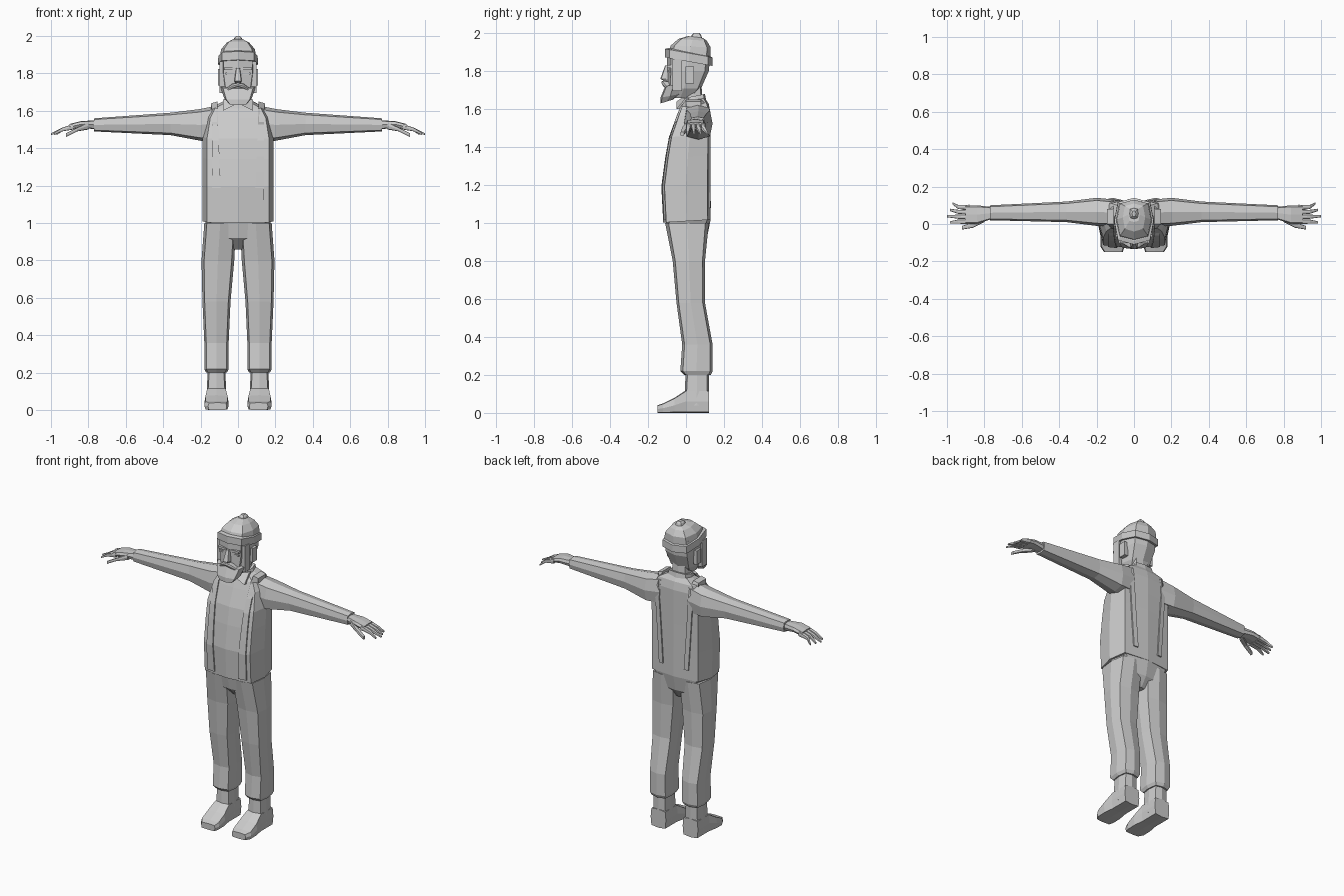
import bpy, bmesh
from math import cos, sin, pi, copysign
from mathutils import Matrix, Vector
from mathutils.bvhtree import BVHTree

default_cube = bpy.data.objects.get("Cube")
if default_cube:
    bpy.data.objects.remove(default_cube)

colour = (.6, .6, .6, 1)
grey = bpy.data.materials.new("plain grey")
grey.use_nodes = True
grey.diffuse_color = colour
grey.node_tree.nodes["Principled BSDF"].inputs["Base Color"].default_value = colour


def finish(name, bm, mirror):
    bmesh.ops.recalc_face_normals(bm, faces=bm.faces)
    mesh = bpy.data.meshes.new(name)
    bm.to_mesh(mesh)
    bm.free()
    mesh.materials.append(grey)
    obj = bpy.data.objects.new(name, mesh)
    bpy.context.collection.objects.link(obj)
    if mirror:
        obj.modifiers.new("Mirror", 'MIRROR').use_mirror_merge = False
    return obj


def skin(bm, rings):
    """Join rings of vertices into a closed tube."""
    for ring, following in zip(rings, rings[1:]):
        for i in range(len(ring)):
            bm.faces.new((ring[i - 1], ring[i], following[i], following[i - 1]))
    bm.faces.new(rings[0])
    bm.faces.new(rings[-1])


def outline(sides, power):
    """Rounded polygon in the unit square; a lower power makes it boxier."""
    def soften(value):
        return (1 + copysign(abs(value) ** power, value)) / 2
    angles = [2 * pi * i / sides for i in range(sides)]
    return [(soften(cos(angle)), soften(sin(angle))) for angle in angles]


def loft(name, sections, axis="z", power=.5, tilt=0, mirror=False):
    """Each section is a position along the axis and the box its outline fills."""
    bm = bmesh.new()
    rings = []
    for position, *sizes in sections:
        if len(sizes) == 3:  # a half width stands for a centred box
            sizes.insert(0, -sizes[0])
        left, right, low, high = sizes
        ring = []
        for a, b in outline(8, power):
            u = left + a * (right - left)
            v = low + b * (high - low)
            along = position + tilt * (b - .5)
            places = {"x": (along, u, v), "y": (u, along, v), "z": (u, v, along)}
            ring.append(bm.verts.new(places[axis]))
        rings.append(ring)
    skin(bm, rings)
    return finish(name, bm, mirror)


def block(name, centre, size):
    """Mirrored pair of boxes."""
    bm = bmesh.new()
    placing = Matrix.Translation(centre) @ Matrix.Diagonal((*size, 1))
    bmesh.ops.create_cube(bm, size=1, matrix=placing)
    finish(name, bm, mirror=True)


# Shirt, pelvis and neck
shirt = loft("shirt", [
    (1.01, .19, -.12, .13), (1.2, .19, -.13, .13), (1.35, .19, -.11, .13),
    (1.46, .19, -.09, .13), (1.57, .17, -.05, .13), (1.62, .14, -.03, .12),
    (1.65, .08, 0, .1)], power=.4, tilt=.015)
loft("pelvis", [(.86, .03, -.03, .07), (.92, .14, -.09, .11), (1.02, .18, -.11, .13)])
loft("neck", [(1.6, .06, 0, .09), (1.75, .05, -.01, .08)])

# Collar
loft("collar_band", [(1.62, .08, -.02, .11), (1.67, .07, 0, .1)], tilt=.02)
bm = bmesh.new()
corners = [(.08, 0, 1.66), (.08, -.05, 1.6), (0, -.05, 1.64), (.04, -.02, 1.66)]
wing = bm.faces.new([bm.verts.new(corner) for corner in corners])
extruded = bmesh.ops.extrude_face_region(bm, geom=[wing])["geom"]
moved = [item for item in extruded if isinstance(item, bmesh.types.BMVert)]
bmesh.ops.translate(bm, vec=(0, .02, 0), verts=moved)
finish("collar_wing", bm, mirror=True)

# Straps laid on the shirt surface, up the front and down the back
surface = BVHTree.FromObject(shirt, bpy.context.evaluated_depsgraph_get())
steps = 8
top = 1.61


def strap_ring(bm, side, height, inner, outer):
    ring = []
    for x, lift in ((inner, -.01), (inner, .008), (outer, .008), (outer, -.01)):
        start = Vector((x, side, height))
        hit = surface.ray_cast(start, Vector((0, -side, 0)))[0]
        ring.append(bm.verts.new((x, hit.y + side * lift, height)))
    return ring


bm = bmesh.new()
front, back = [], []
for i in range(steps):
    rise = i / (steps - 1)
    front.append(strap_ring(bm, -1, 1.02 + (top - 1.02) * rise, .085 + .025 * rise, .14))
    back.append(strap_ring(bm, 1, 1.08 + (top - 1.08) * rise, .075 + .035 * rise, .105 + .035 * rise))
crest = []
for y in (0, .08):
    crest.append([bm.verts.new((x, y, z)) for x, z in
                  ((.11, top), (.11, top + .04), (.145, top + .03), (.145, top))])
skin(bm, front + crest + back[::-1])
finish("suspender", bm, mirror=True)

# Sleeves
loft("sleeve", [
    (.1, -.01, .13, 1.44, 1.63), (.2, -.01, .14, 1.44, 1.61),
    (.36, .01, .12, 1.47, 1.59), (.77, .02, .1, 1.49, 1.56)],
    axis="x", power=.6, mirror=True)

# Hands
loft("palm", [(.75, .03, .09, 1.5, 1.55), (.84, 0, .1, 1.51, 1.545), (.9, 0, .1, 1.5, 1.53)],
     axis="x", mirror=True)
for i, finger in enumerate(("index", "middle", "ring", "little")):
    root = .012 + .026 * i
    tip = root + .008 * (i - .5)
    reach = 1 - .015 * abs(i - 1)
    loft(finger + "_finger", [
        (.88, root - .013, root + .013, 1.5, 1.53),
        (.94, root - .01, root + .012, 1.49, 1.51),
        (reach, tip - .006, tip + .006, 1.47, 1.48)], axis="x", mirror=True)
loft("thumb", [(.8, .01, .05, 1.5, 1.54), (.86, -.02, .01, 1.49, 1.51), (.92, -.03, -.01, 1.46, 1.48)],
     axis="x", mirror=True)

# Trouser legs with turned ends
loft("trouser_leg", [
    (.2, .06, .17, -.01, .13), (.22, .05, .18, -.03, .14), (.36, .05, .18, -.02, .14),
    (.58, .04, .19, -.05, .1), (.8, .02, .195, -.07, .1), (1, .01, .18, -.11, .12)], mirror=True)

# Feet
loft("ankle", [(.04, .06, .17, -.01, .12), (.25, .07, .16, 0, .12)], mirror=True)
loft("foot", [
    (-.15, .06, .16, 0, .04), (-.12, .05, .18, 0, .05), (-.06, .05, .18, 0, .08),
    (0, .06, .17, 0, .12), (.12, .06, .17, 0, .12)], axis="y", power=.3, mirror=True)

# Head and face
loft("head", [
    (1.66, .05, -.1, .04), (1.71, .08, -.1, .08), (1.8, .095, -.1, .12), (1.9, .095, -.1, .13)],
    power=.6)
loft("nose", [(1.745, .014, -.11, -.08), (1.76, .02, -.135, -.08), (1.83, .01, -.11, -.08)])
block("eye", (.045, -.085, 1.8), (.045, .015, .01))
block("eyebrow", (.045, -.088, 1.825), (.06, .025, .014))
block("ear", (.095, .02, 1.78), (.025, .045, .09))

# Beard, sideburns and moustache
loft("beard", [(1.64, .05, -.135, -.07), (1.67, .075, -.135, -.03), (1.73, .095, -.11, -.02)], tilt=.02)
block("sideburn", (.085, -.045, 1.78), (.03, .05, .17))
loft("moustache", [(0, -.13, -.09, 1.73, 1.75), (.03, -.125, -.08, 1.72, 1.745), (.07, -.1, -.07, 1.7, 1.715)],
     axis="x", mirror=True)

# Knitted cap with a turned-up band and a small knob
loft("cap_band", [(1.85, .107, -.11, .14), (1.895, .105, -.11, .14), (1.9, .09, -.09, .13)],
     power=.6, tilt=-.045)
loft("cap_crown", [(1.87, .1, -.1, .13), (1.93, .09, -.08, .13), (1.965, .06, -.04, .11), (1.98, .03, .01, .09)],
     power=.6, tilt=-.01)
loft("cap_knob", [(1.96, .03, .02, .09), (1.99, .02, .03, .08), (2, .01, .04, .07)])
